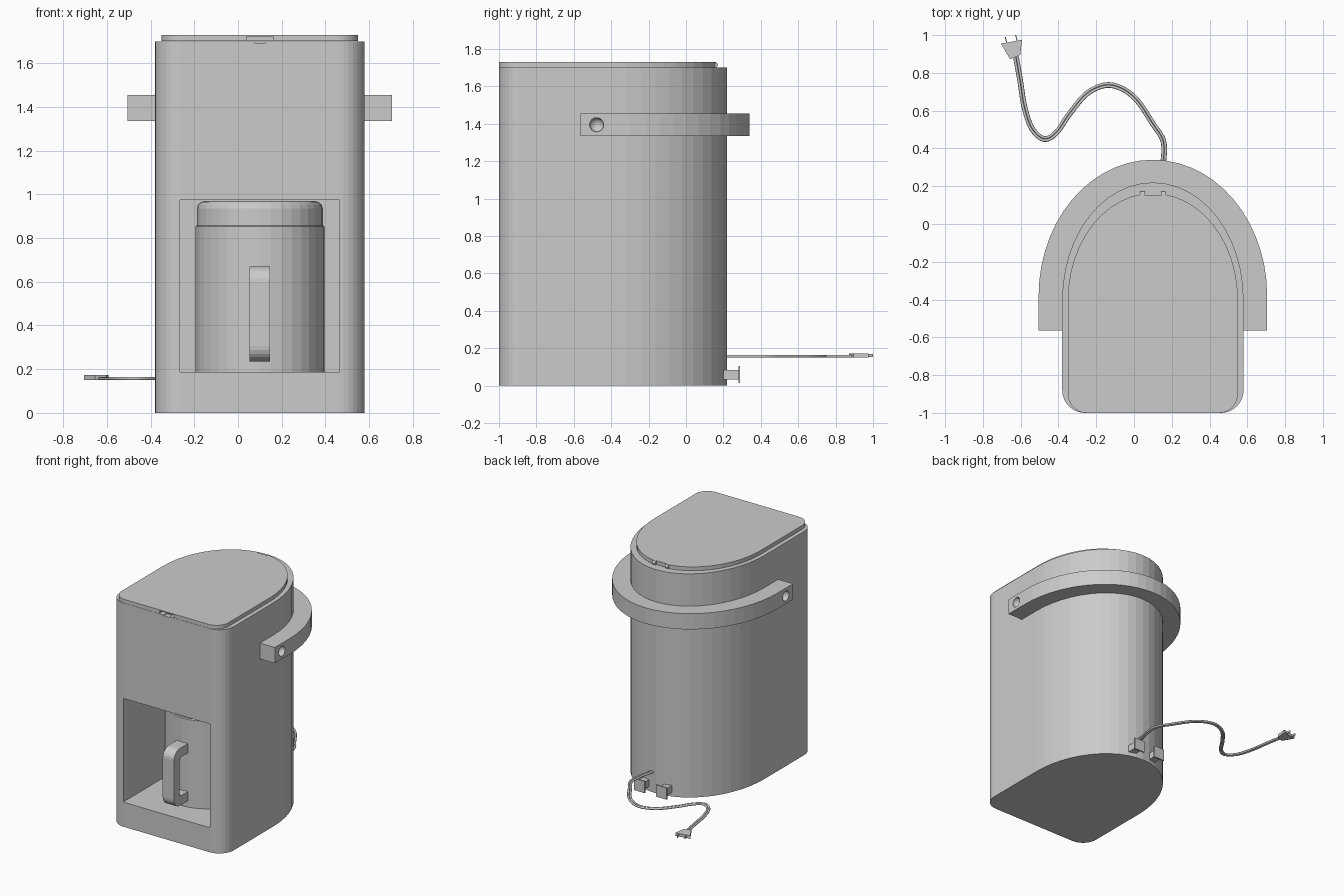
import bpy, bmesh, math
from mathutils import Vector

if "Cube" in bpy.data.objects:
    bpy.data.objects.remove(bpy.data.objects["Cube"])

CX = 0.1  # symmetry axis of the machine


def mesh_object(name, bm):
    bmesh.ops.recalc_face_normals(bm, faces=bm.faces)
    me = bpy.data.meshes.new(name)
    bm.to_mesh(me)
    bm.free()
    ob = bpy.data.objects.new(name, me)
    bpy.context.collection.objects.link(ob)
    return ob


def prism(name, pts, lo, hi, axis='z'):
    """Extrude a closed 2D outline: xy along z, or yz along x."""
    bm = bmesh.new()
    place = (lambda p, h: (p[0], p[1], h)) if axis == 'z' else (lambda p, h: (h, p[0], p[1]))
    face = bm.faces.new([bm.verts.new(place(p, lo)) for p in pts])
    ext = bmesh.ops.extrude_face_region(bm, geom=[face])
    d = Vector((0, 0, hi - lo)) if axis == 'z' else Vector((hi - lo, 0, 0))
    bmesh.ops.translate(bm, vec=d, verts=[g for g in ext['geom'] if isinstance(g, bmesh.types.BMVert)])
    return mesh_object(name, bm)


def box(name, x, y, z):
    return prism(name, [(x[0], y[0]), (x[1], y[0]), (x[1], y[1]), (x[0], y[1])], *z)


def arc(cx, cy, rx, ry, a0, a1, n):
    return [(cx + rx * math.cos(math.radians(a0 + (a1 - a0) * i / n)),
             cy + ry * math.sin(math.radians(a0 + (a1 - a0) * i / n))) for i in range(n + 1)]


def outline(w, back, r):
    """Flat rounded front, elliptical back."""
    return (arc(CX - w + r, -1 + r, r, r, 180, 270, 8) + arc(CX + w - r, -1 + r, r, r, 270, 360, 8)
            + arc(CX, -0.4, w, back + 0.4, 0, 180, 24))


def cut(ob, cutter):
    cutter.hide_render = True
    m = ob.modifiers.new('cut', 'BOOLEAN')
    m.operation, m.solver, m.object = 'DIFFERENCE', 'EXACT', cutter
    bpy.context.view_layer.objects.active = ob
    bpy.ops.object.modifier_apply(modifier=m.name)
    bpy.data.objects.remove(cutter)


# Housing with carafe bay and latch dip
body = prism('housing', outline(0.48, 0.22, 0.12), 0, 1.7)
cut(body, box('bay_cutter', (-0.265, 0.465), (-1.1, -0.15), (0.187, 0.975)))
cut(body, box('latch_cutter', (0.075, 0.125), (-1.1, -0.96), (1.694, 1.75)))

# Lid with finger notch at the front and hinge notch at the back
lid = prism('lid', outline(0.45, 0.163, 0.1), 1.701, 1.73)
cut(lid, box('notch_cutter', (0.038, 0.16), (-1.1, -0.95), (1.69, 1.722)))
cut(lid, box('hinge_cutter', (0.055, 0.145), (0.152, 0.3), (1.69, 1.8)))
for s in (-1, 1):
    c = CX + s * 0.055
    prism('hinge_knuckle', arc(0.157, 1.715, 0.014, 0.014, 0, 337.5, 15), c - 0.012, c + 0.012, 'x')

# Carrying handle wrapped round the back, with dimples at the pivots
ring = arc(CX, -0.38, 0.605, 0.72, 0, 180, 28)
inner = arc(CX, -0.4, 0.479, 0.619, 180, 0, 28)
grip = prism('carry_handle', [(0.705, -0.565)] + ring + [(-0.505, -0.565), (-0.379, -0.565)]
             + inner + [(0.579, -0.565)], 1.335, 1.455)
for s in (-1, 1):
    bm = bmesh.new()
    bmesh.ops.create_uvsphere(bm, u_segments=20, v_segments=12, radius=0.038)
    bmesh.ops.translate(bm, verts=bm.verts, vec=(CX + s * 0.6, -0.478, 1.395))
    cut(grip, mesh_object('dimple_cutter', bm))

# Carafe turned from a profile
profile = [(0, 0.187), (0.295, 0.187), (0.295, 0.853), (0.288, 0.858), (0.288, 0.935),
           (0.283, 0.953), (0.27, 0.965), (0.25, 0.97), (0, 0.97)]
bm = bmesh.new()
vs = [bm.verts.new((r, 0, z)) for r, z in profile]
edges = [bm.edges.new(p) for p in zip(vs, vs[1:])]
bmesh.ops.spin(bm, geom=vs + edges, cent=(0, 0, 0), axis=(0, 0, 1), angle=math.tau, steps=36)
bmesh.ops.remove_doubles(bm, verts=bm.verts, dist=1e-4)
bmesh.ops.translate(bm, verts=bm.verts, vec=(CX, -0.52, 0))
mesh_object('carafe', bm)

# Carafe handle: C-shaped bar with rounded outer corners
pts = ([(-0.8, 0.67)] + arc(-0.91, 0.6, 0.07, 0.07, 90, 180, 6)
       + arc(-0.91, 0.305, 0.07, 0.07, 180, 270, 6)
       + [(-0.8, 0.235), (-0.8, 0.305)] + arc(-0.89, 0.325, 0.02, 0.02, 270, 180, 3)
       + arc(-0.89, 0.58, 0.02, 0.02, 180, 90, 3) + [(-0.8, 0.6)])
prism('carafe_handle', pts, 0.053, 0.147, 'x')

# Cord hooks low on the back
for x in (0.005, 0.19):
    box('hook_stem', (x - 0.028, x + 0.028), (0.19, 0.285), (0.032, 0.085))
    box('hook_plate', (x - 0.045, x + 0.045), (0.28, 0.29), (0.015, 0.105))

# Twin-core power cord
keys = [Vector(p) for p in [(0.12, 0.12), (0.13, 0.22), (0.155, 0.33), (0.155, 0.44), (0.1, 0.53),
        (0.02, 0.65), (-0.06, 0.715), (-0.15, 0.735), (-0.25, 0.69), (-0.34, 0.585), (-0.41, 0.485),
        (-0.475, 0.45), (-0.54, 0.505), (-0.58, 0.62), (-0.603, 0.76), (-0.625, 0.885), (-0.64, 0.96)]]
path = []
for a, b, c, d in zip(keys, keys[1:], keys[2:], keys[3:]):
    for i in range(6):
        t = i / 6
        path.append(0.5 * (2 * b + (c - a) * t + (2 * a - 5 * b + 4 * c - d) * t * t
                           + (3 * b - a - 3 * c + d) * t ** 3))
path.append(keys[-2])
cu = bpy.data.curves.new('power_cord', 'CURVE')
cu.dimensions, cu.bevel_depth, cu.bevel_resolution, cu.use_fill_caps = '3D', 0.0075, 2, True
for side in (-0.0075, 0.0075):
    sp = cu.splines.new('POLY')
    sp.points.add(len(path) - 1)
    for i, p in enumerate(path):
        t = (path[min(i + 1, len(path) - 1)] - path[max(i - 1, 0)]).normalized()
        sp.points[i].co = (p.x - t.y * side, p.y + t.x * side, 0.157, 1)
bpy.context.collection.objects.link(bpy.data.objects.new('power_cord', cu))

# Plug with two prongs
prism('plug', [(-0.705, 0.955), (-0.655, 0.872), (-0.602, 0.895), (-0.593, 0.975)], 0.15, 0.173)
for x, y in ((-0.675, 0.955), (-0.62, 0.965)):
    prism('prong', [(x, y), (x + 0.006, y), (x - 0.004, y + 0.035), (x - 0.01, y + 0.035)], 0.154, 0.169)
